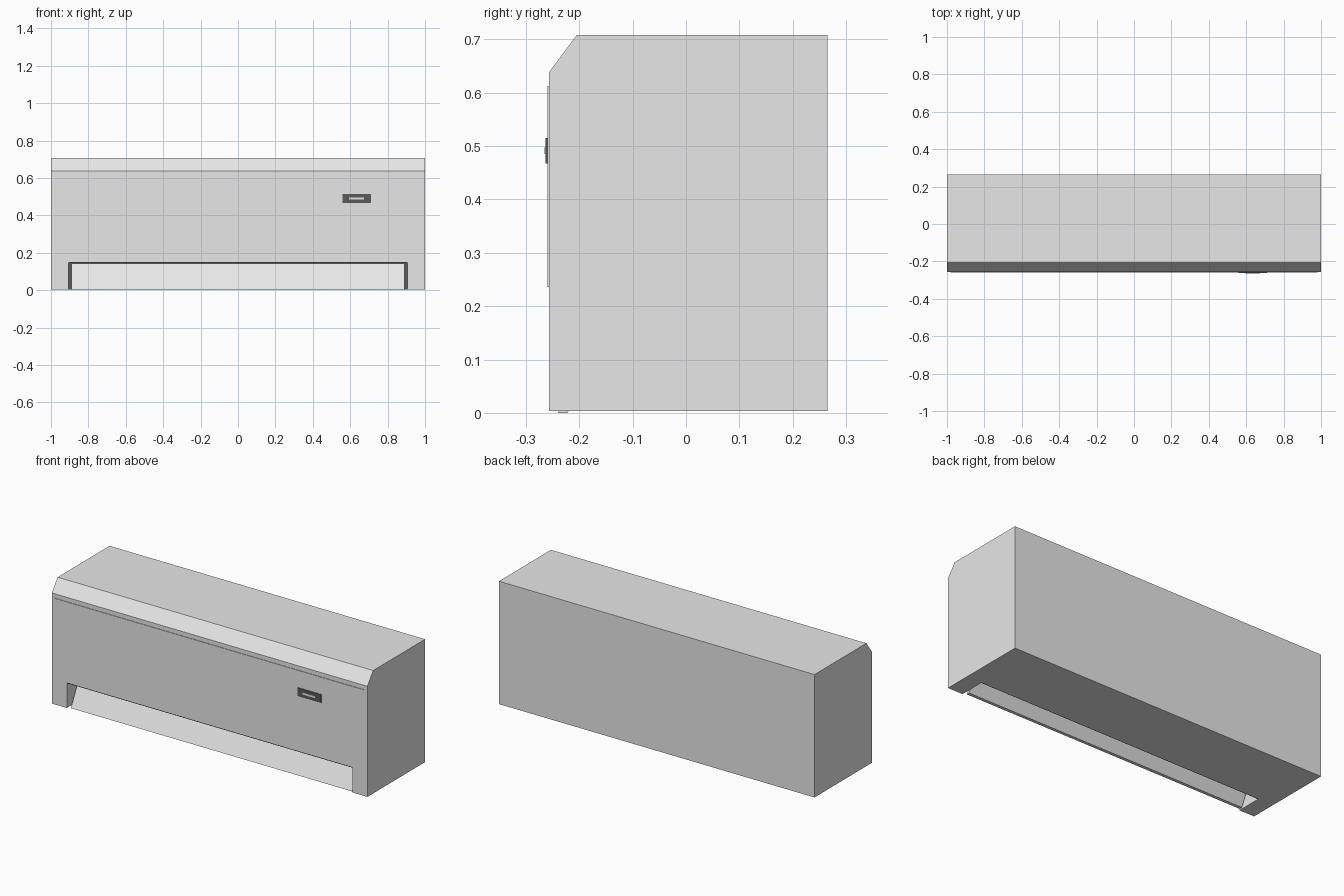
import bpy
import bmesh

old = bpy.data.objects.get("Cube")
if old:
    bpy.data.objects.remove(old, do_unlink=True)


def material(name, value):
    mat = bpy.data.materials.new(name)
    mat.use_nodes = True
    colour = (value, value, value, 1)
    mat.diffuse_color = colour
    mat.node_tree.nodes["Principled BSDF"].inputs["Base Color"].default_value = colour
    return mat


def prism(name, profile, x0, x1, mat):
    """Extrude a (y, z) profile from x0 to x1."""
    bm = bmesh.new()
    face = bm.faces.new([bm.verts.new((x0, y, z)) for y, z in profile])
    out = bmesh.ops.extrude_face_region(bm, geom=[face])
    moved = [v for v in out["geom"] if isinstance(v, bmesh.types.BMVert)]
    bmesh.ops.translate(bm, verts=moved, vec=(x1 - x0, 0, 0))
    bmesh.ops.recalc_face_normals(bm, faces=bm.faces)
    mesh = bpy.data.meshes.new(name)
    bm.to_mesh(mesh)
    bm.free()
    mesh.materials.append(mat)
    obj = bpy.data.objects.new(name, mesh)
    bpy.context.collection.objects.link(obj)
    return obj


def box(name, x0, x1, y0, y1, z0, z1, mat):
    return prism(name, [(y0, z0), (y1, z0), (y1, z1), (y0, z1)], x0, x1, mat)


casing = material("casing_white", 0.8)
dark = material("dark_grey", 0.1)
light = material("indicator_white", 0.95)

FRONT, BACK, BASE, TOP = -0.257, 0.265, 0.004, 0.708
SLOT_X, SLOT_Y, SLOT_Z = 0.905, -0.107, 0.15

# Casing with a sloped upper front edge
body = prism("body", [(FRONT, BASE), (BACK, BASE), (BACK, TOP),
                      (-0.205, TOP), (FRONT, 0.638)], -1, 1, casing)

# Air outlet cut through the lower front edge
cutter = box("outlet_cutter", -SLOT_X, SLOT_X, -0.4, SLOT_Y, -0.2, SLOT_Z, casing)
cutter.hide_render = True
cut = body.modifiers.new("outlet", "BOOLEAN")
cut.operation = "DIFFERENCE"
cut.solver = "EXACT"
cut.object = cutter
bpy.context.view_layer.objects.active = body
bpy.ops.object.modifier_apply(modifier=cut.name)
bpy.data.objects.remove(cutter, do_unlink=True)

# Dark lining at the back and ceiling of the outlet
box("outlet_back", -SLOT_X, SLOT_X, SLOT_Y - 0.004, SLOT_Y, BASE, SLOT_Z, dark)
box("outlet_ceiling", -SLOT_X, SLOT_X, FRONT, SLOT_Y, SLOT_Z - 0.004, SLOT_Z, dark)

# Tilted louver flap
prism("louver", [(-0.24, 0), (-0.222, 0), (-0.15, 0.143), (-0.168, 0.143)],
      -0.891, 0.891, casing)

# Thin front cover and display
box("front_panel", -0.98, 0.98, -0.26, FRONT, 0.236, 0.613, casing)
box("display", 0.56, 0.71, -0.263, -0.26, 0.467, 0.515, dark)
box("display_light", 0.593, 0.673, -0.265, -0.263, 0.485, 0.497, light)
